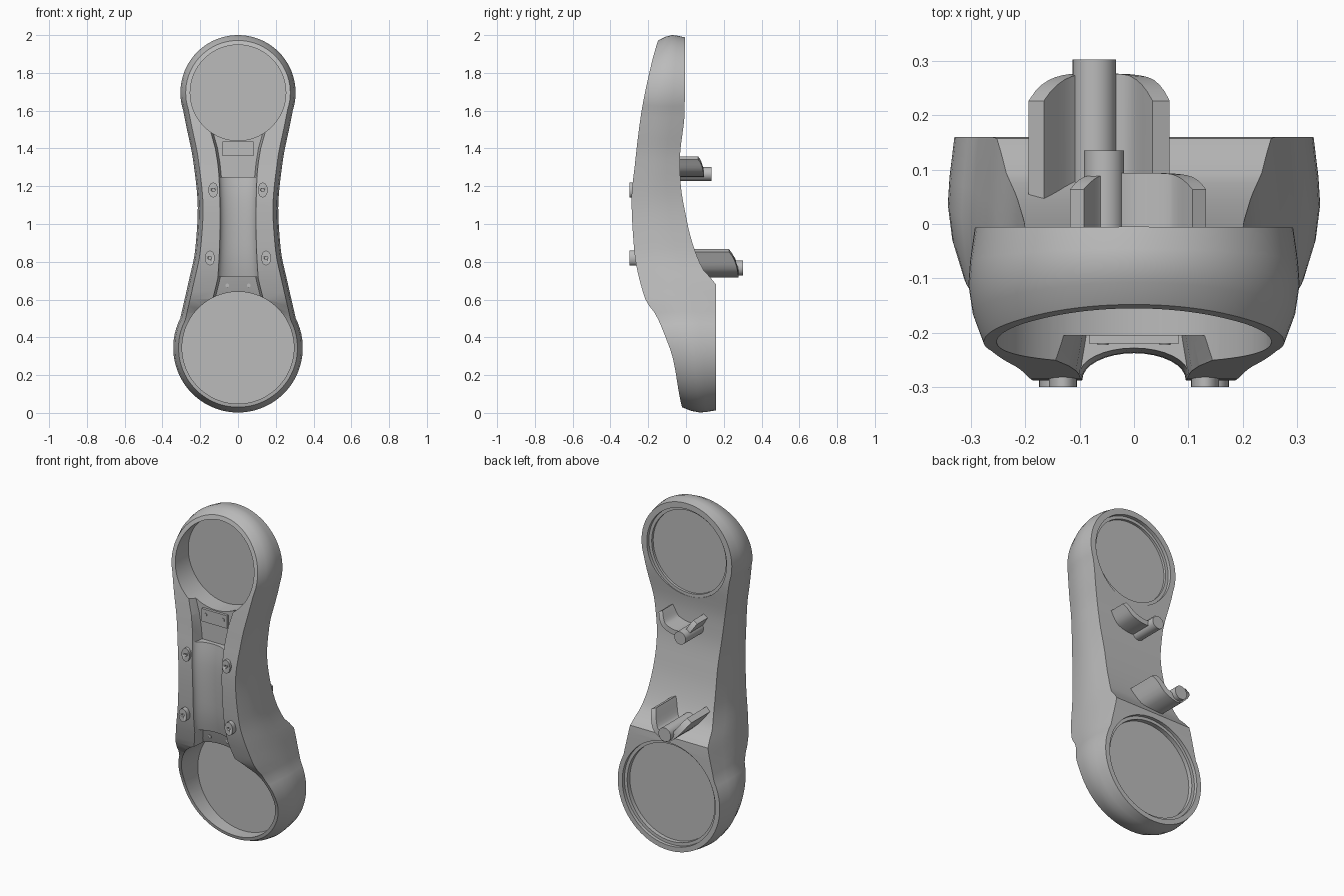
import bpy, bmesh
from math import sin, cos, pi, sqrt, radians

cube = bpy.data.objects.get("Cube")
if cube:
    bpy.data.objects.remove(cube)

grey = bpy.data.materials.new("plain grey")
grey.use_nodes = True
grey.diffuse_color = (0.5, 0.5, 0.5, 1)
grey.node_tree.nodes["Principled BSDF"].inputs["Base Color"].default_value = (0.5, 0.5, 0.5, 1)

TOP_Z, TOP_R = 1.695, 0.305
LOW_Z, LOW_R = 0.345, 0.343


def smooth_curve(points):
    """Monotone cubic through (position, value) points."""
    gaps = [(b[1] - a[1]) / (b[0] - a[0]) for a, b in zip(points, points[1:])]
    slopes = [gaps[0]]
    for a, b in zip(gaps, gaps[1:]):
        slopes.append(2 * a * b / (a + b) if a * b > 0 else 0)
    slopes.append(gaps[-1])

    def value(p):
        p = min(max(p, points[0][0]), points[-1][0])
        i = 0
        while i < len(points) - 2 and p > points[i + 1][0]:
            i += 1
        (a, va), (b, vb) = points[i], points[i + 1]
        h = b - a
        t = (p - a) / h
        return (va * (1 + 2 * t) * (1 - t) ** 2 + vb * t * t * (3 - 2 * t)
                + h * t * (1 - t) * (slopes[i] * (1 - t) - slopes[i + 1] * t))
    return value


front_y = smooth_curve([(0, -0.01), (0.045, -0.025), (0.29, -0.07), (0.42, -0.116),
                        (0.52, -0.16), (0.6, -0.215), (0.87, -0.275), (1.13, -0.288),
                        (1.32, -0.27), (1.58, -0.238), (1.86, -0.18), (2, -0.14)])
back_y = smooth_curve([(0, 0.16), (0.67, 0.16), (0.76, 0.09), (0.89, 0.037), (1.015, 0.005),
                       (1.24, -0.03), (1.34, -0.032), (1.6, -0.007), (2, -0.005)])
waist = smooth_curve([(0.5, 0.306), (0.68, 0.265), (0.87, 0.226), (1.08, 0.213),
                      (1.34, 0.238), (1.5, 0.27), (1.6, 0.29)])


def finish(obj, name):
    obj.name = name
    obj.data.materials.clear()
    obj.data.materials.append(grey)
    bpy.ops.object.select_all(action="DESELECT")
    obj.select_set(True)
    bpy.context.view_layer.objects.active = obj
    bpy.ops.object.shade_smooth_by_angle(angle=radians(30))
    return obj


def loft(name, rings, caps=True):
    """Skin a row of closed rings that all have the same point count."""
    bm = bmesh.new()
    rows = [[bm.verts.new(p) for p in ring] for ring in rings]
    n = len(rows[0])
    for a, b in zip(rows, rows[1:]):
        for i in range(n):
            j = (i + 1) % n
            bm.faces.new((a[i], a[j], b[j], b[i]))
    if caps:
        bm.faces.new(rows[0])
        bm.faces.new(rows[-1])
    bmesh.ops.remove_doubles(bm, verts=bm.verts, dist=1e-5)
    bmesh.ops.recalc_face_normals(bm, faces=bm.faces)
    mesh = bpy.data.meshes.new(name)
    bm.to_mesh(mesh)
    bm.free()
    obj = bpy.data.objects.new(name, mesh)
    bpy.context.collection.objects.link(obj)
    return finish(obj, name)


def cylinder(name, x, z, radius, y0, y1, sides=32, stretch=1):
    """Round rod running front to back."""
    bpy.ops.mesh.primitive_cylinder_add(vertices=sides, radius=radius, depth=y1 - y0,
                                        location=(x, (y0 + y1) / 2, z), rotation=(pi / 2, 0, 0))
    obj = bpy.context.object
    obj.scale.y = stretch
    return finish(obj, name)


def cut(body, cutter):
    cutter.hide_render = True
    mod = body.modifiers.new("cut", "BOOLEAN")
    mod.operation, mod.solver, mod.object = "DIFFERENCE", "EXACT", cutter
    bpy.context.view_layer.objects.active = body
    bpy.ops.object.modifier_apply(modifier=mod.name)
    bpy.data.objects.remove(cutter)


# Body: dumbbell outline, lofted along its height
low_end, high_start = math_low, math_high = radians(27), radians(-18)
outline = []
for i in range(25):
    a = -pi / 2 + (low_end + pi / 2) * i / 24
    outline.append((LOW_R * cos(a), LOW_Z + LOW_R * sin(a)))
for i in range(1, 30):
    z = 0.5 + 1.1 * i / 30
    outline.append((waist(z), z))
for i in range(25):
    a = high_start + (pi / 2 - high_start) * i / 24
    outline.append((TOP_R * cos(a), TOP_Z + TOP_R * sin(a)))

layers = [(1, 0.012), (0.7, 0.003), (0.5, 0), (0.25, 0.008), (0, 0.028)]
rings = []
for i, (x, z) in enumerate(outline):
    if i in (0, len(outline) - 1):
        nx, nz = 0, (-1 if i == 0 else 1)
        x = 0
    else:
        (xa, za), (xb, zb) = outline[i - 1], outline[i + 1]
        length = sqrt((xb - xa) ** 2 + (zb - za) ** 2)
        nx, nz = (zb - za) / length, (xa - xb) / length
    side = []
    for depth, inset in layers:
        px, pz = x - nx * inset, z - nz * inset
        f, b = front_y(pz), back_y(pz)
        side.append((px, f + (b - f) * depth, pz))
    rings.append(side + [(-px, y, pz) for px, y, pz in reversed(side)])
body = loft("handle_body", rings, caps=False)

# Round cups in front and shallow recesses behind
for z, r, floor, rear, back in ((TOP_Z, 0.253, -0.10, -0.04, -0.006), (LOW_Z, 0.296, 0.05, 0.115, 0.16)):
    cut(body, cylinder("cup_cutter", 0, z, r, -0.5, floor, 96))
    cut(body, cylinder("recess_cutter", 0, z, r + 0.006, back - 0.02, 0.5, 96))
    cut(body, cylinder("inner_recess_cutter", 0, z, r - 0.012, rear, 0.5, 96))

# Rounded groove down the middle
rings = []
for i in range(13):
    z = 0.71 + 0.55 * i / 12
    w = 0.095 + 0.12 * (z - 1.03) ** 2
    f = front_y(z)
    arc = [(w * cos(pi * k / 16), f + 0.05 * sin(pi * k / 16), z) for k in range(17)]
    rings.append(arc + [(-w, -0.5, z), (w, -0.5, z)])
cut(body, loft("groove_cutter", rings))

# Deeper pockets joining the groove to the cups
for stations in ([(1.25, 0.1, -0.205), (1.32, 0.107, -0.205), (1.4, 0.12, -0.205), (1.5, 0.148, -0.205)],
                 [(0.57, 0.142, -0.14), (0.65, 0.122, -0.17), (0.72, 0.105, -0.19)]):
    rings = []
    for z, w, y in stations:
        rings.append([(w - 0.012, y, z), (w, front_y(z), z), (w, -0.5, z),
                      (-w, -0.5, z), (-w, front_y(z), z), (0.012 - w, y, z)])
    cut(body, loft("pocket_cutter", rings))
finish(body, "handle_body")

# Screw plate and its small screws
bpy.ops.mesh.primitive_cube_add(size=1, location=(0, -0.21, 1.398))
plate = bpy.context.object
plate.scale = (0.165, 0.02, 0.075)
finish(plate, "screw_plate")
for side in (-1, 1):
    cylinder("upper_screw", side * 0.057, 1.405, 0.01, -0.223, -0.21, 16)
    cylinder("lower_screw", side * 0.057, 0.675, 0.01, -0.182, -0.165, 16)
    # Oval studs on the front rails
    for x, z in ((0.131, 1.18), (0.149, 0.82)):
        stud = cylinder("rail_stud", side * x, z, 0.026, -0.3, -0.24, 24, 1.5)
        cut(stud, cylinder("stud_hole_cutter", side * x, z, 0.009, -0.31, -0.29, 16))


def clip(name, path, thick, y0, y1, round_off):
    """Curved cradle strip standing out from the back."""
    xs = smooth_curve([(i, p[0]) for i, p in enumerate(path)])
    zs = smooth_curve([(i, p[1]) for i, p in enumerate(path)])
    count, rings = 20, []
    for i in range(count + 1):
        t = (len(path) - 1) * i / count
        e = 0.05
        dx, dz = xs(t + e) - xs(t - e), zs(t + e) - zs(t - e)
        length = sqrt(dx * dx + dz * dz)
        ox, oz = -dz / length * thick / 2, dx / length * thick / 2
        tip = y1 - round_off * abs(2 * i / count - 1) ** 4
        x, z = xs(t), zs(t)
        rings.append([(x + ox, y0, z + oz), (x + ox, tip, z + oz),
                      (x - ox, tip, z - oz), (x - ox, y0, z - oz)])
    loft(name, rings)


# Rear cradles with their pegs
clip("upper_cradle", [(-0.105, 1.345), (-0.06, 1.28), (0, 1.265), (0.075, 1.285), (0.12, 1.35)],
     0.03, -0.08, 0.094, 0.03)
cylinder("upper_peg", -0.055, 1.265, 0.037, -0.08, 0.135)
clip("lower_cradle", [(-0.18, 0.85), (-0.12, 0.77), (-0.07, 0.735), (0, 0.76), (0.05, 0.86)],
     0.035, 0, 0.277, 0.05)
cylinder("lower_peg", -0.073, 0.767, 0.04, 0, 0.303)
